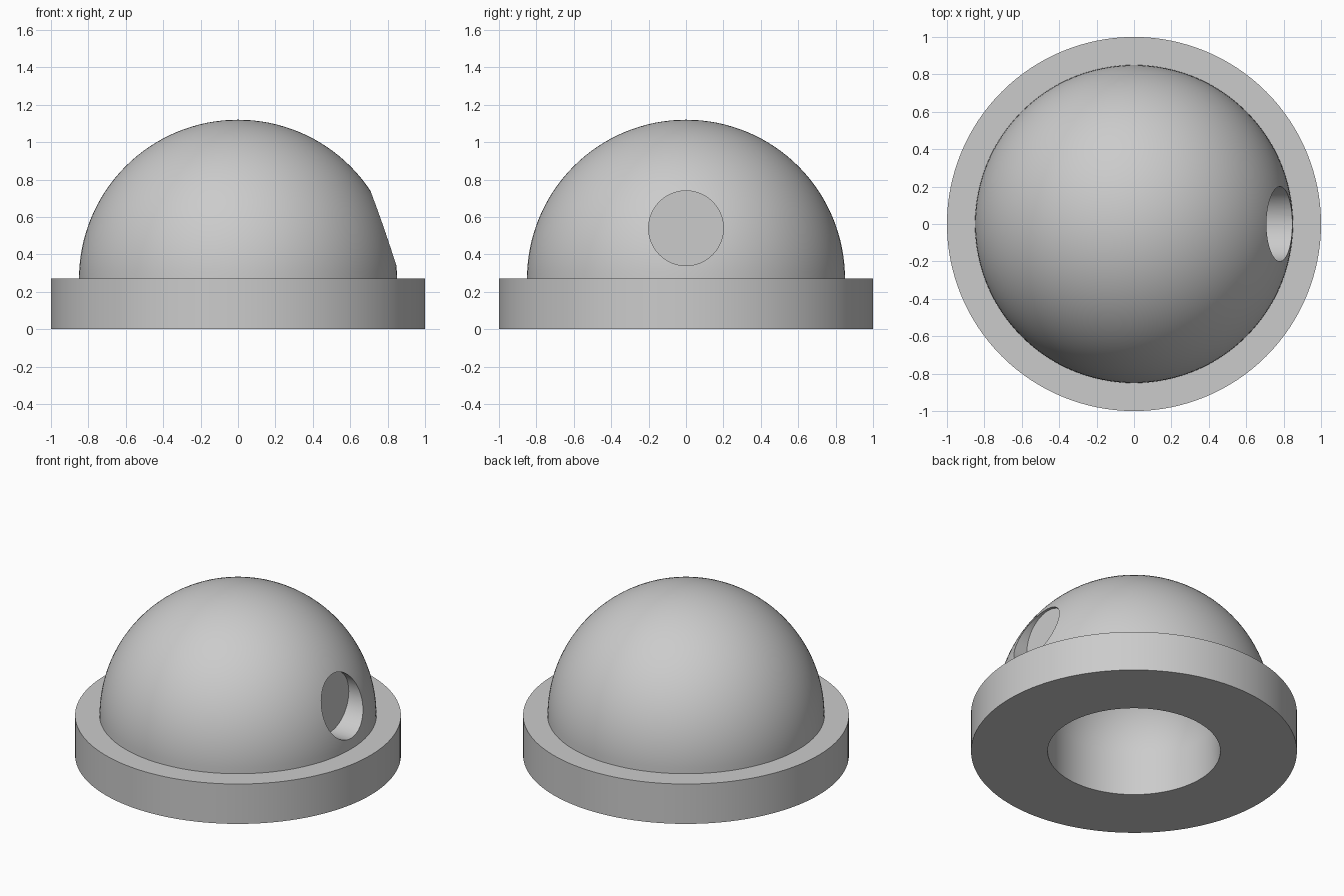
import bpy, bmesh, math

if "Cube" in bpy.data.objects:
    bpy.data.objects.remove(bpy.data.objects["Cube"], do_unlink=True)

BASE_H, BASE_R = 0.27, 1.0
DOME_R, BORE_R = 0.85, 0.53
SEGMENTS, ARC_STEPS = 128, 32

grey = bpy.data.materials.new("plain_grey")
grey.use_nodes = True
grey.diffuse_color = (0.6, 0.6, 0.6, 1)
grey.node_tree.nodes["Principled BSDF"].inputs["Base Color"].default_value = (0.6, 0.6, 0.6, 1)


def arc(radius):
    """Quarter circle from the base top up to the axis, as (r, z)."""
    steps = [math.pi / 2 * i / ARC_STEPS for i in range(ARC_STEPS + 1)]
    return [(radius * math.cos(a), BASE_H + radius * math.sin(a)) for a in steps]


def lathe(name, profile):
    """Turn an (r, z) profile around the z axis."""
    bm = bmesh.new()
    verts = [bm.verts.new((r, 0, z)) for r, z in profile]
    edges = [bm.edges.new(pair) for pair in zip(verts, verts[1:])]
    bmesh.ops.spin(bm, geom=verts + edges, cent=(0, 0, 0), axis=(0, 0, 1),
                   angle=2 * math.pi, steps=SEGMENTS, use_duplicate=False)
    bmesh.ops.remove_doubles(bm, verts=bm.verts, dist=1e-4)
    bmesh.ops.recalc_face_normals(bm, faces=bm.faces)
    mesh = bpy.data.meshes.new(name)
    bm.to_mesh(mesh)
    bm.free()
    obj = bpy.data.objects.new(name, mesh)
    bpy.context.collection.objects.link(obj)
    mesh.materials.append(grey)
    return obj


# Flanged dome, hollowed from below by a round-ended bore
inner = arc(BORE_R)[::-1]
outline = inner + [(BORE_R, 0), (BASE_R, 0), (BASE_R, BASE_H)] + arc(DOME_R)
dome = lathe("flanged_dome", outline)

# Blind round socket in the left side
bpy.ops.mesh.primitive_cylinder_add(vertices=64, radius=0.2, depth=0.5,
                                    location=(0.69 + 0.25, 0, 0.54),
                                    rotation=(0, math.pi / 2, 0))
cutter = bpy.context.object
cutter.name = "socket_cutter"
cutter.hide_render = True
cutter.data.materials.append(grey)

cut = dome.modifiers.new("side_socket", "BOOLEAN")
cut.operation = "DIFFERENCE"
cut.solver = "EXACT"
cut.object = cutter

bpy.ops.object.select_all(action="DESELECT")
dome.select_set(True)
bpy.context.view_layer.objects.active = dome
bpy.ops.object.modifier_apply(modifier=cut.name)
bpy.data.objects.remove(cutter, do_unlink=True)
bpy.ops.object.shade_smooth_by_angle(angle=math.radians(30))
